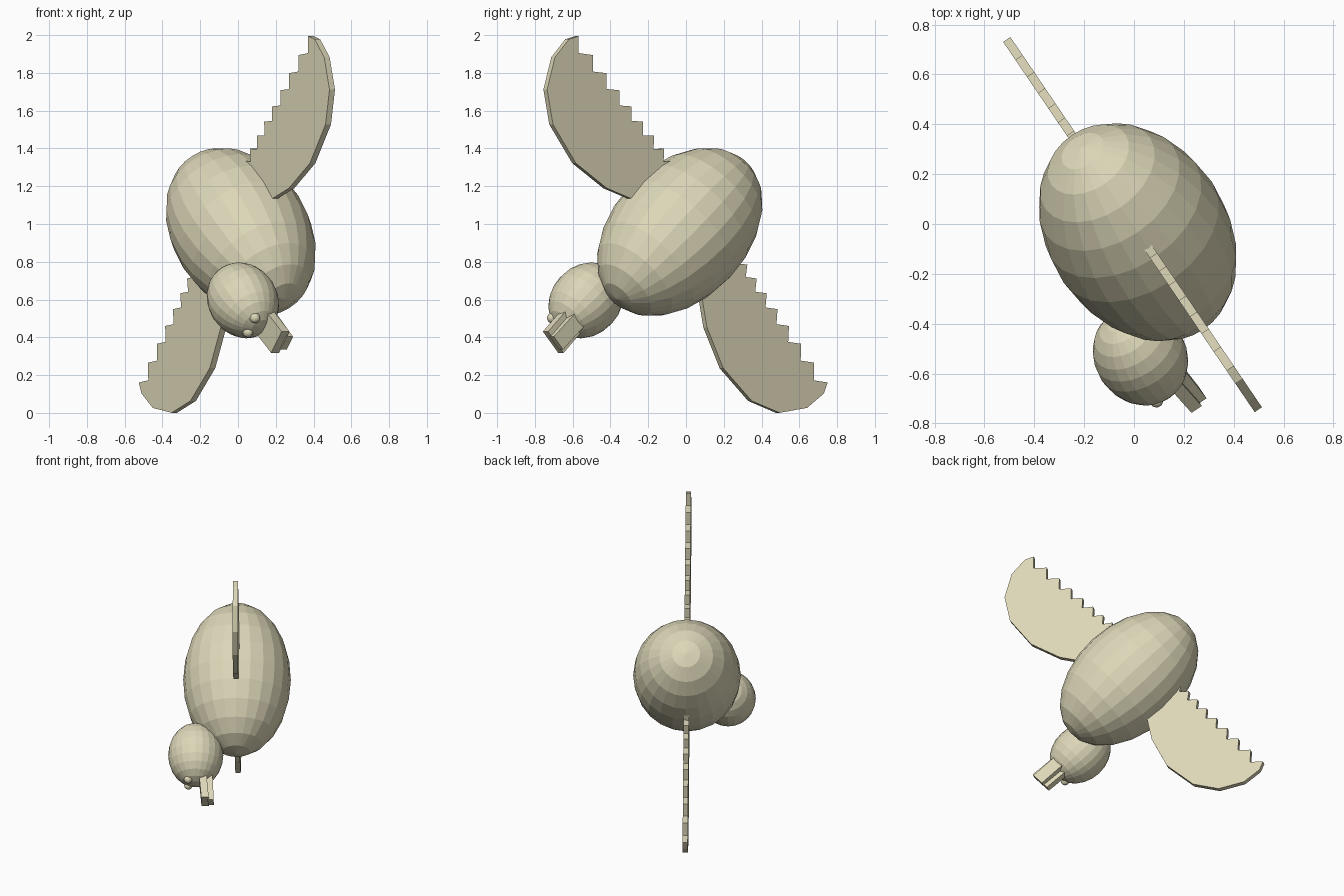
import bpy, bmesh, math
from mathutils import Matrix, Vector

if "Cube" in bpy.data.objects:
    bpy.data.objects.remove(bpy.data.objects["Cube"])

# Bird frame: U = forward along the body, W = sideways along the wings, N = up from the back
yaw, pitch = math.radians(34.2), math.radians(41)
hx, hy = math.sin(yaw), -math.cos(yaw)
c, s = math.cos(pitch), math.sin(pitch)
U = Vector((c * hx, c * hy, -s))
W = Vector((s * hx, s * hy, c))
N = U.cross(W)
frame = Matrix((U, W, N)).transposed().to_4x4()
frame.translation = (0.015, -0.033, 0.958)

mat = bpy.data.materials.new("pale_khaki")
mat.diffuse_color = (0.72, 0.68, 0.48, 1)
mat.use_nodes = True
mat.node_tree.nodes["Principled BSDF"].inputs["Base Color"].default_value = mat.diffuse_color


def finish(name, bm):
    bmesh.ops.recalc_face_normals(bm, faces=bm.faces)
    bm.transform(frame)
    me = bpy.data.meshes.new(name)
    bm.to_mesh(me)
    bm.free()
    me.materials.append(mat)
    ob = bpy.data.objects.new(name, me)
    bpy.context.collection.objects.link(ob)
    return ob


def ellipsoid(name, loc, length, radius, seg=24, rings=12):
    """Faceted ball stretched along the forward axis."""
    bm = bmesh.new()
    bmesh.ops.create_uvsphere(bm, u_segments=seg, v_segments=rings, radius=1)
    bm.transform(Matrix.Translation(loc)
                 @ Matrix.Rotation(math.pi / 2, 4, 'Y')
                 @ Matrix.Diagonal((radius, radius, length, 1)))
    return finish(name, bm)


def wing(name, side, thick=0.035):
    """Flat slab: rounded leading edge, saw-toothed trailing edge."""
    pts = [(0.05, 0.2), (0.122, 0.335), (0.209, 0.488), (0.272, 0.719),
           (0.248, 0.97), (0.155, 1.134), (0.005, 1.23), (-0.125, 1.243)]
    for i in range(9):
        u, w = -0.183 - 0.003 * i, 1.215 - 0.14 * i + 0.0035 * i * i
        pts += [(u, w), (u + 0.06 - 0.002 * i, w - 0.067 + 0.0025 * i)]
    pts.append((-0.15, 0.2))
    bm = bmesh.new()
    face = bm.faces.new([bm.verts.new((u, side * w, -thick / 2)) for u, w in pts])
    ext = bmesh.ops.extrude_face_region(bm, geom=[face])
    verts = [v for v in ext["geom"] if isinstance(v, bmesh.types.BMVert)]
    bmesh.ops.translate(bm, verts=verts, vec=(0, 0, thick))
    return finish(name, bm)


def jaw(name, u0, u1, half_width, n0, n1, thick):
    """Straight slab from root (u0, n0) to tip (u1, n1)."""
    bm = bmesh.new()
    bmesh.ops.create_cube(bm, size=2)
    for v in bm.verts:
        tip = v.co.x > 0
        v.co = head + Vector((u1 if tip else u0, v.co.y * half_width,
                              (n1 if tip else n0) + v.co.z * thick / 2))
    return finish(name, bm)


# Body and head
head = Vector((0.552, 0.0, 0.27))
ellipsoid("body", (0, 0, 0), 0.54, 0.36)
ellipsoid("head", head, 0.2215, 0.1845)

# Eyes and wings on both sides
for side, tag in ((1, "left"), (-1, "right")):
    ellipsoid("eye_" + tag, head + Vector((0.2, side * 0.05, 0.048)), 0.028, 0.028, 16, 8)
    wing("wing_" + tag, side)

# Beak
jaw("upper_beak", 0.08, 0.338, 0.075, -0.04, -0.066, 0.05)
jaw("lower_beak", 0.08, 0.345, 0.045, -0.09, -0.104, 0.04)
